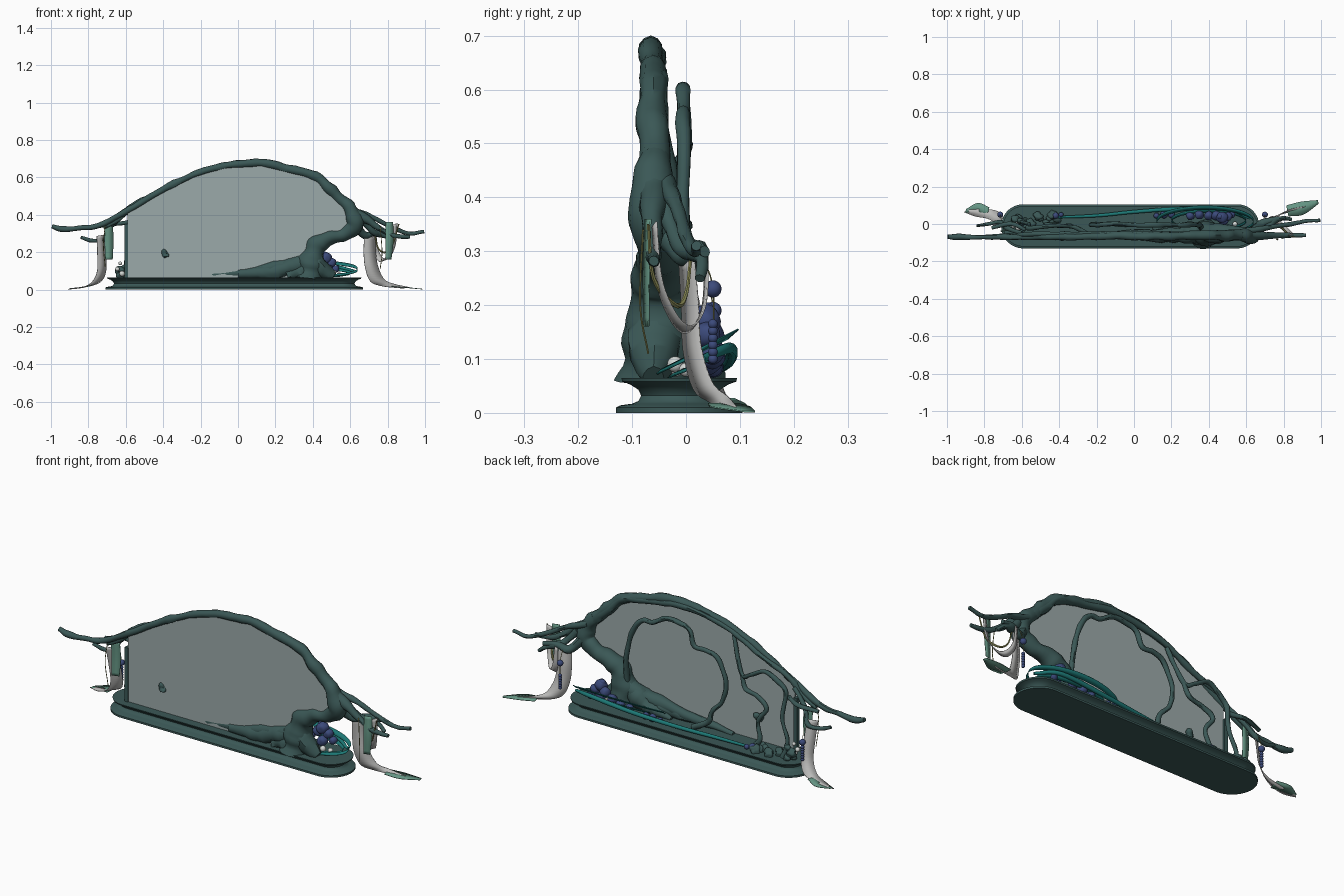
import bpy, bmesh, math, random
from mathutils import Vector, noise
random.seed(4)

def mat(name, r, g, b, a=1.0):
    m = bpy.data.materials.new(name)
    m.diffuse_color = (r, g, b, a)
    return m

BARK = mat("dark green bark", .043, .097, .093)
PANE = mat("grey glass", .33, .40, .40, .8)
TEAL = mat("teal", .012, .19, .18)
BLUE = mat("berry blue", .045, .07, .20)
GREY = mat("pale grey cloth", .50, .50, .49)
SAGE = mat("sage green cloth", .13, .30, .23)
OLIVE = mat("olive thread", .28, .28, .10)
PEARL = mat("pale pearl", .65, .68, .66)

def finish(bm, name, m, smooth=True):
    bmesh.ops.recalc_face_normals(bm, faces=bm.faces)
    me = bpy.data.meshes.new(name)
    bm.to_mesh(me)
    bm.free()
    me.materials.append(m)
    ob = bpy.data.objects.new(name, me)
    bpy.context.collection.objects.link(ob)
    if smooth:
        bpy.context.view_layer.objects.active = ob
        bpy.ops.object.select_all(action='DESELECT')
        ob.select_set(True)
        bpy.ops.object.shade_smooth_by_angle(angle=math.radians(45))
    return ob

def smooth_path(pts, n=6):
    """Catmull-Rom through points of any dimension."""
    p = [Vector(q) for q in pts]
    p = [p[0] * 2 - p[1]] + p + [p[-1] * 2 - p[-2]]
    out = []
    for i in range(1, len(p) - 2):
        a, b, c, d = p[i - 1:i + 3]
        for k in range(n):
            t = k / n
            out.append(.5 * (2 * b + (c - a) * t + (2 * a - 5 * b + 4 * c - d) * t * t
                             + (3 * b - a - 3 * c + d) * t ** 3))
    return out + [p[-2]]

def tube(name, pts, m=BARK, rough=.22, sides=10, n=6):
    """Gnarled tube; pts are (x, y, z, radius)."""
    path = smooth_path(pts, n)
    bm = bmesh.new()
    rings = []
    for i, q in enumerate(path):
        c = q.to_3d()
        t = (path[min(i + 1, len(path) - 1)].to_3d() - path[max(i - 1, 0)].to_3d()).normalized()
        u = t.cross(Vector((0, 1, 0)))
        u = u.normalized() if u.length > .05 else Vector((1, 0, 0))
        v = t.cross(u).normalized()
        ring = []
        for k in range(sides):
            a = 2 * math.pi * k / sides
            d = u * math.cos(a) + v * math.sin(a)
            r = max(q[3], .001) * (1 + rough * 1.6 * noise.noise((c + d * .03) * 18))
            co = c + d * r
            co.z = max(co.z, .055)
            ring.append(bm.verts.new(co))
        rings.append(ring)
    for a, b in zip(rings, rings[1:]):
        for k in range(sides):
            bm.faces.new((a[k], a[(k + 1) % sides], b[(k + 1) % sides], b[k]))
    bm.faces.new(rings[0])
    bm.faces.new(rings[-1])
    return finish(bm, name, m)

def ribbon(name, pts, m, side):
    """Flat cloth strip; pts are (x, y, z, half width), side is its width direction."""
    s = Vector(side).normalized()
    bm = bmesh.new()
    rows = []
    for q in smooth_path(pts):
        c = q.to_3d()
        rows.append([bm.verts.new(c - s * q[3]), bm.verts.new(c + s * q[3])])
    for a, b in zip(rows, rows[1:]):
        bm.faces.new((a[0], a[1], b[1], b[0]))
    ob = finish(bm, name, m)
    sol = ob.modifiers.new("thickness", 'SOLIDIFY')
    sol.thickness = .003
    return ob

def balls(name, items, m, lump=0.0):
    """Several (x, y, z, radius) spheres in one object."""
    bm = bmesh.new()
    for x, y, z, r in items:
        made = bmesh.ops.create_icosphere(bm, subdivisions=3, radius=r)['verts']
        for v in made:
            v.co = v.co * (1 + lump * noise.noise(v.co * 40 + Vector((x * 9, y, z)))) + Vector((x, y, z))
    return finish(bm, name, m)

# Plinth: stadium outlines stacked along a spool profile
bm = bmesh.new()
rings = []
for inset, z in [(0, 0), (0, .010), (.008, .014), (.030, .017), (.042, .022), (.047, .032),
                 (.042, .043), (.026, .053), (.012, .058), (.010, .065)]:
    r = .118 - inset
    ring = []
    for k in range(40):
        a = 2 * math.pi * (k + .5) / 40
        cx = .572 if math.cos(a) > 0 else -.572
        ring.append(bm.verts.new((-.02 + cx + r * math.cos(a), -.0125 + r * math.sin(a), z)))
    rings.append(ring)
for a, b in zip(rings, rings[1:]):
    for k in range(40):
        bm.faces.new((a[k], a[(k + 1) % 40], b[(k + 1) % 40], b[k]))
bm.faces.new(rings[0])
bm.faces.new(rings[-1])
finish(bm, "plinth", BARK)

# Main bough: arch from the left tip over to the right tip
tube("arch_bough", [(-.995, -.07, .338, .012), (-.94, -.07, .325, .017), (-.85, -.07, .328, .012), (-.74, -.07, .345, .015),
     (-.58, -.07, .43, .016), (-.42, -.07, .525, .017), (-.26, -.07, .605, .018), (-.1, -.065, .658, .019), (.03, -.065, .675, .021),
     (.15, -.065, .674, .022), (.28, -.062, .643, .022), (.41, -.06, .605, .028), (.5, -.06, .53, .029), (.59, -.06, .44, .031),
     (.68, -.06, .38, .024), (.76, -.06, .325, .015), (.83, -.06, .29, .014), (.92, -.06, .283, .010)])
tube("arch_second_strand", [(-.72, -.06, .33, .008), (-.64, -.06, .375, .013), (-.56, -.055, .455, .013), (-.4, -.055, .522, .014),
     (-.2, -.055, .62, .014), (.05, -.055, .665, .018), (.25, -.055, .638, .017), (.4, -.052, .61, .02),
     (.5, -.05, .52, .02), (.6, -.05, .43, .02)])
# Trunk with spreading roots
tube("trunk", [(.56, -.06, .47, .03), (.62, -.06, .40, .042), (.615, -.055, .33, .04), (.53, -.05, .285, .040),
     (.44, -.05, .255, .048), (.405, -.05, .2, .058), (.39, -.05, .14, .068), (.38, -.05, .06, .070)], sides=16)
for i, (x, y, z, r, e) in enumerate([(-.24, -.055, .066, .028, .012), (.0, -.06, .085, .042, .025), (.10, -.02, .068, .045, .01),
                                     (.51, -.06, .068, .045, .02), (.26, -.065, .075, .045, .035)]):
    tube(f"root_{i}", [(.40, -.05, .16, .05), ((x + .42) / 2, (y - .055) / 2, .10, r), (x, y, z, e)], rough=.3)
# Twigs at both ends
tube("right_long_twig", [(.6, -.04, .43, .02), (.72, -.02, .385, .013), (.84, 0, .325, .012), (.92, .015, .3, .011), (.995, .02, .31, .009)])
tube("right_low_twig", [(.66, -.04, .38, .02), (.72, -.01, .31, .016), (.75, .02, .3, .018), (.8, .03, .28, .011), (.84, .025, .25, .009)])
tube("right_short_twig", [(.63, -.04, .34, .025), (.68, 0, .29, .022), (.73, .02, .305, .015), (.81, .035, .30, .01)])
tube("left_low_twig", [(-.6, -.05, .41, .012), (-.68, -.02, .335, .012), (-.72, .01, .27, .012), (-.78, 0, .262, .010), (-.84, -.01, .28, .008)])
tube("left_cross_twig", [(-.58, -.03, .36, .012), (-.66, 0, .35, .011), (-.76, -.02, .335, .01)])

# Glass panel and its left post
outline = [(-.59, .06), (-.59, .42), (-.42, .525), (-.26, .605), (-.1, .657), (.03, .673), (.15, .672), (.28, .64), (.41, .6),
           (.5, .53), (.59, .44), (.61, .34), (.45, .26), (.40, .2), (.40, .06)]
bm = bmesh.new()
f = bm.faces.new([bm.verts.new((x, -.074, z)) for x, z in outline])
ext = bmesh.ops.extrude_face_region(bm, geom=[f])['geom']
bmesh.ops.translate(bm, vec=(0, .006, 0), verts=[v for v in ext if isinstance(v, bmesh.types.BMVert)])
finish(bm, "glass_panel", PANE, False)
bm = bmesh.new()
bmesh.ops.create_cube(bm, size=1)
for v in bm.verts:
    v.co = Vector((v.co.x * .02 - .597, v.co.y * .022 - .069, v.co.z * .29 + .205))
finish(bm, "panel_post", BARK, False)
balls("panel_knot", [(-.385, -.067, .19, .024)], BARK, .8)

# Back loop and left tangle of vines
tube("back_loop", [(.36, -.03, .14, .015), (.355, -.01, .31, .013), (.32, -.005, .47, .013), (.26, -.005, .55, .014), (.2, -.005, .555, .012),
     (.12, -.007, .598, .013), (.03, -.007, .595, .013), (-.02, -.005, .57, .012), (-.05, 0, .50, .012), (-.12, 0, .495, .012), (-.18, -.005, .47, .012),
     (-.23, -.005, .36, .011), (-.21, 0, .25, .012), (-.15, 0, .18, .012), (-.13, 0, .12, .013), (-.04, 0, .07, .015)])
tube("left_vine_upper", [(-.24, -.055, .59, .01), (-.31, -.02, .42, .012), (-.37, -.01, .43, .010), (-.45, -.01, .47, .011), (-.53, -.02, .43, .012),
     (-.57, -.02, .38, .012), (-.56, 0, .26, .01), (-.6, .01, .15, .011), (-.58, .02, .065, .014)])
tube("left_vine_lower", [(-.31, -.02, .42, .01), (-.34, -.01, .35, .012), (-.41, -.01, .33, .011), (-.47, 0, .28, .012),
     (-.42, 0, .2, .01), (-.44, .01, .12, .012), (-.40, .02, .065, .014)])

# Tilted teal hoops, high at the back
def hoop(name, cx, rx, y0, y1, z0, z1, width):
    pts = []
    for k in range(49):
        a = 2 * math.pi * k / 48
        t = (math.sin(a) + 1) / 2
        pts.append((cx + rx * math.cos(a), y0 + (y1 - y0) * t, z0 + (z1 - z0) * t, width * (.5 + .5 * t)))
    ribbon(name, pts, TEAL, (0, .75, .66))
hoop("teal_hoop_outer", .38, .26, -.06, .088, .073, .145, .014)
hoop("teal_hoop_inner", .40, .20, -.03, .07, .07, .11, .012)
tube("teal_long_stem", [(.62, .03, .10, .007), (.5, .08, .12, .011), (.25, .082, .10, .011), (0, .065, .085, .010),
     (-.2, .045, .078, .009), (-.44, .035, .075, .006)], TEAL, 0)

# Blue berry clusters, pearls and mossy stones
balls("berry_cluster", [(.47, .035, .17, .03), (.5, .04, .145, .024), (.44, .045, .145, .026), (.4, .045, .12, .024), (.35, .05, .105, .024),
      (.3, .045, .095, .022), (.48, .02, .11, .025), (.52, .05, .11, .02), (.46, .04, .19, .015)], BLUE, .2)
balls("small_berries", [(.2, .05, .085, .018), (.16, .05, .085, .02), (.12, .045, .08, .015), (-.42, .045, .085, .018), (-.39, .05, .08, .013)], BLUE)
balls("pearls", [(.47, -.02, .085, .018), (.51, -.02, .09, .015), (.54, .0, .08, .013), (-.62, -.02, .085, .015), (-.645, -.01, .11, .012), (-.63, .0, .14, .01)], PEARL)
stones = [(-.62 + random.uniform(-.05, .2), random.uniform(.0, .06), .075, random.uniform(.015, .026)) for _ in range(12)]
balls("mossy_stones", stones + [(-.63, .02, .1, .026), (-.6, .01, .12, .02)], BARK, .7)

# Hanging bead strings under each end
for name, x, y, top in (("right", .7, .05, .29), ("left", -.715, .05, .26)):
    tube(name + "_string", [(x, y - .02, top, .0015), (x, y, top - .06, .0015), (x, y, .1, .0015)], OLIVE, 0, 6)
    balls(name + "_beads", [(x, y, .23 if x > 0 else .19, .016)] + [(x, y, .165 - .013 * k, .009) for k in range(6)], BLUE)

# Cloth ribbons draped from the twigs
ribbon("left_grey_ribbon", [(-.735, -.01, .29, .026), (-.73, .01, .2, .028), (-.73, .03, .1, .03), (-.76, .05, .04, .035),
       (-.82, .06, .015, .035), (-.9, .07, .005, .012)], GREY, (.8, .55, .15))
ribbon("left_sage_ribbon", [(-.69, -.035, .34, .022), (-.69, -.03, .25, .024), (-.69, -.035, .16, .02)], SAGE, (1, .25, 0))
ribbon("left_sage_tail", [(-.78, .06, .025, .03), (-.84, .085, .012, .028), (-.9, .07, .006, .01)], SAGE, (.2, 1, .1))
ribbon("right_grey_ribbon", [(.705, 0, .28, .033), (.705, .006, .2, .036), (.715, .01, .12, .038), (.745, .03, .05, .042),
       (.80, .06, .025, .042), (.9, .085, .01, .02)], GREY, (.9, .42, .12))
ribbon("right_grey_swag", [(.84, -.06, .35, .014), (.83, -.05, .24, .016), (.80, -.02, .17, .018), (.77, .01, .155, .018),
       (.74, .035, .2, .014), (.73, .04, .30, .009)], GREY, (1, .3, .4))
ribbon("right_sage_ribbon", [(.81, -.072, .36, .02), (.81, -.075, .26, .022), (.805, -.075, .16, .016)], SAGE, (1, .25, 0))
ribbon("right_sage_tail", [(.82, .07, .018, .03), (.9, .085, .012, .035), (.985, .118, .004, .01)], SAGE, (-.2, 1, 0))
# Olive threads
tube("right_olive_swag", [(.86, -.07, .35, .003), (.83, -.06, .25, .004), (.79, -.02, .2, .005), (.75, .0, .22, .004), (.73, .01, .3, .003)], OLIVE, 0, 6)
tube("right_olive_thread", [(.76, -.08, .34, .002), (.77, -.085, .2, .002), (.76, -.07, .11, .002)], OLIVE, 0, 6)
tube("left_olive_thread", [(-.71, -.075, .34, .002), (-.72, -.08, .24, .002), (-.71, -.07, .12, .002)], OLIVE, 0, 6)
